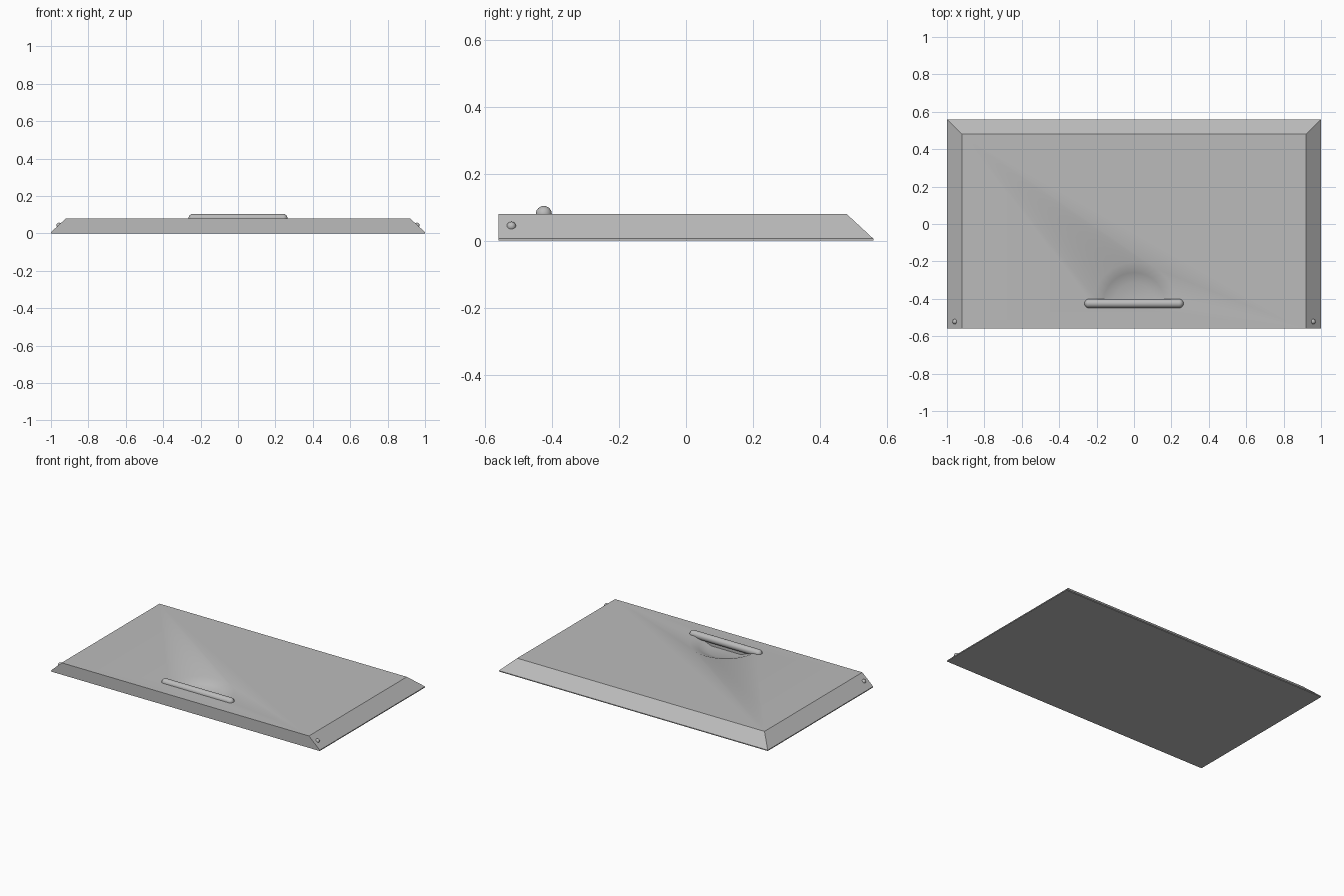
import bpy
import bmesh
import math

cube = bpy.data.objects.get("Cube")
if cube:
    bpy.data.objects.remove(cube)

grey = bpy.data.materials.new("light_grey")
grey.use_nodes = True
grey.diffuse_color = (0.5, 0.5, 0.5, 1)
grey.node_tree.nodes["Principled BSDF"].inputs["Base Color"].default_value = (0.5, 0.5, 0.5, 1)

HEIGHT, RIM, DEPTH, SLOPE = 0.08, 0.006, 0.56, 0.08
BAR_Y, BAR_R, BAR_HALF = -0.425, 0.024, 0.265


def make_object(name, bm):
    bmesh.ops.recalc_face_normals(bm, faces=bm.faces)
    mesh = bpy.data.meshes.new(name)
    bm.to_mesh(mesh)
    bm.free()
    mesh.materials.append(grey)
    obj = bpy.data.objects.new(name, mesh)
    bpy.context.collection.objects.link(obj)
    return obj


def smooth(obj, angle):
    bpy.ops.object.select_all(action="DESELECT")
    obj.select_set(True)
    bpy.context.view_layer.objects.active = obj
    bpy.ops.object.shade_smooth_by_angle(angle=math.radians(angle))


# Lid panel: thin rim, sloping sides and back, upright front
bm = bmesh.new()
rings = []
for z, inset in ((0, 0), (RIM, 0), (HEIGHT, SLOPE)):
    side, back = 1 - inset, DEPTH - inset
    corners = ((-side, -DEPTH), (side, -DEPTH), (side, back), (-side, back))
    rings.append([bm.verts.new((x, y, z)) for x, y in corners])
for low, high in zip(rings, rings[1:]):
    for i in range(4):
        j = (i + 1) % 4
        bm.faces.new((low[i], low[j], high[j], high[i]))
bm.faces.new(rings[0])
bm.faces.new(rings[-1])
panel = make_object("lid_panel", bm)

# Finger scoop: half a dished bowl with its upright wall under the handle
bm = bmesh.new()
profile = ((0.22, 0.12), (0.22, HEIGHT), (0.165, 0.056), (0.11, 0.034))
STEPS = 16
arcs = []
for radius, z in profile:
    arcs.append([bm.verts.new((radius * math.cos(math.pi * i / STEPS),
                               BAR_Y + radius * math.sin(math.pi * i / STEPS), z))
                 for i in range(STEPS + 1)])
for a, b in zip(arcs, arcs[1:]):
    for i in range(STEPS):
        bm.faces.new((a[i], a[i + 1], b[i + 1], b[i]))
    bm.faces.new((a[0], b[0], b[-1], a[-1]))
bm.faces.new(arcs[0])
bm.faces.new(arcs[-1])
scoop = make_object("scoop_cutter", bm)
scoop.hide_render = True

cut = panel.modifiers.new("finger_scoop", "BOOLEAN")
cut.operation = "DIFFERENCE"
cut.solver = "EXACT"
cut.object = scoop
bpy.context.view_layer.objects.active = panel
bpy.ops.object.modifier_apply(modifier=cut.name)
bpy.data.objects.remove(scoop)
smooth(panel, 30)

# Handle bar: a sphere pulled apart into a capsule
bm = bmesh.new()
bmesh.ops.create_uvsphere(bm, u_segments=24, v_segments=16, radius=BAR_R)
for v in bm.verts:
    x, y, z = v.co
    end = BAR_HALF - BAR_R
    v.co = (z + math.copysign(end, z) if abs(z) > 1e-5 else end, y, x)
# Split the middle ring so both ends keep a full round
middle = [v for v in bm.verts if abs(v.co.x - (BAR_HALF - BAR_R)) < 1e-5]
ring_edges = [e for e in bm.edges if all(v in middle for v in e.verts)]
caps = [f for f in bm.faces if f.calc_center_median().x < 0.24
        and any(v.co.x < 0 for v in f.verts)]
bmesh.ops.bisect_plane(bm, geom=bm.verts[:] + bm.edges[:] + bm.faces[:],
                       plane_co=(-(BAR_HALF - BAR_R), 0, 0), plane_no=(1, 0, 0))
handle = make_object("handle_bar", bm)
handle.location = (0, BAR_Y, HEIGHT)
smooth(handle, 40)

# Pivot studs on the sloping sides
for name, sign in (("left_pivot_stud", 1), ("right_pivot_stud", -1)):
    bm = bmesh.new()
    bmesh.ops.create_uvsphere(bm, u_segments=16, v_segments=10, radius=0.014)
    stud = make_object(name, bm)
    stud.location = (sign * 0.957, -0.522, 0.043)
    smooth(stud, 40)
